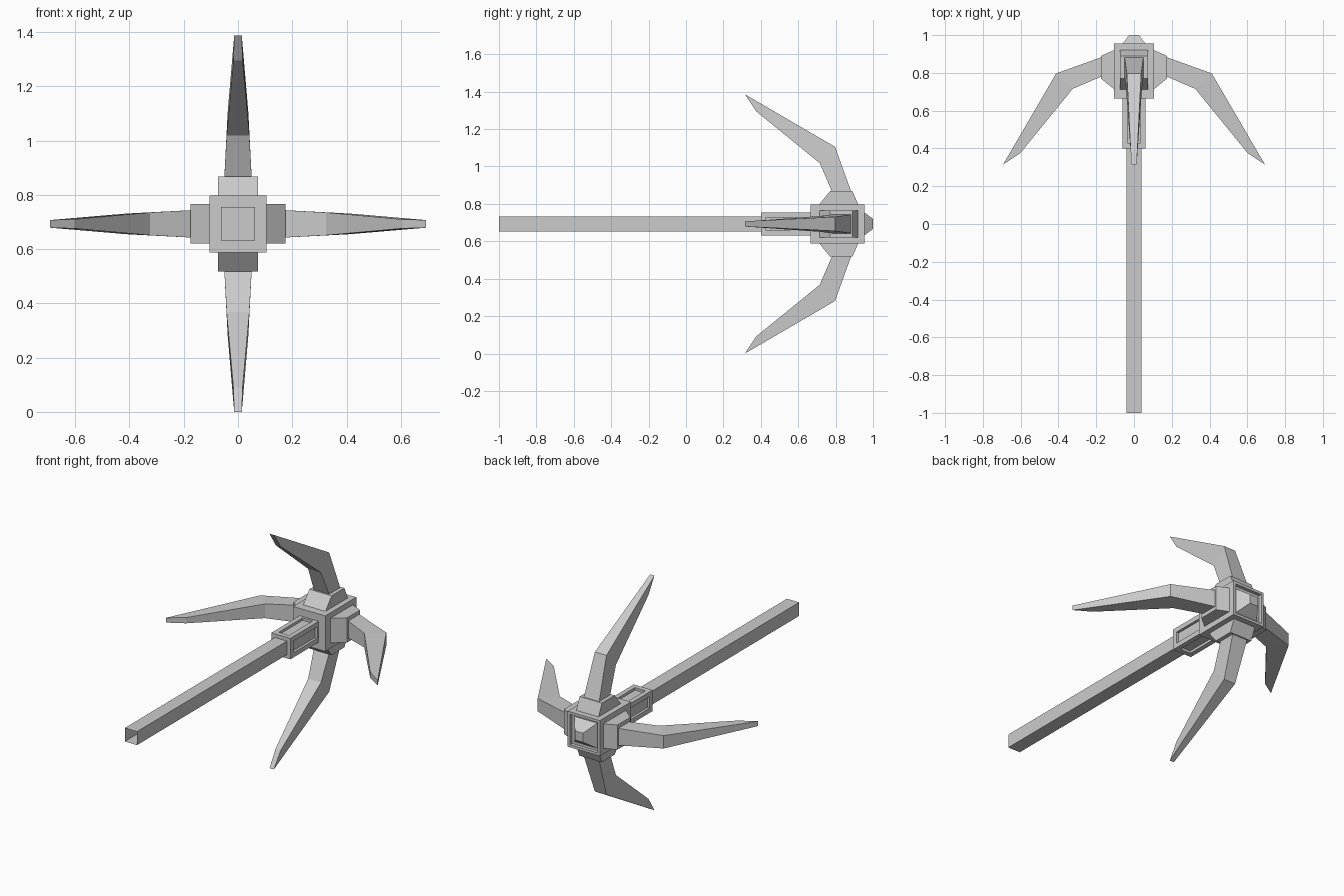
import bpy, bmesh
from math import pi
from mathutils import Matrix, Vector

if "Cube" in bpy.data.objects:
    bpy.data.objects.remove(bpy.data.objects["Cube"])

ZC = 0.693  # height of the long axis


def finish(name, bm, turn=0.0):
    """Spin a part about the long (y) axis, lift it and link it."""
    bm.transform(Matrix.Translation((0, 0, ZC)) @ Matrix.Rotation(turn, 4, 'Y'))
    me = bpy.data.meshes.new(name)
    bm.to_mesh(me)
    bm.free()
    ob = bpy.data.objects.new(name, me)
    bpy.context.collection.objects.link(ob)
    return ob


def loft(rings, cap_start=True):
    """Join quad rings into a closed body."""
    bm = bmesh.new()
    rows = [[bm.verts.new(p) for p in r] for r in rings]
    for a, b in zip(rows, rows[1:]):
        for i in range(4):
            j = (i + 1) % 4
            bm.faces.new((a[i], a[j], b[j], b[i]))
    bm.faces.new(rows[-1])
    if cap_start:
        bm.faces.new(rows[0][::-1])
    bmesh.ops.recalc_face_normals(bm, faces=bm.faces)
    return bm


def square(y, h):
    return [(-h, y, -h), (h, y, -h), (h, y, h), (-h, y, h)]


def rect(z, y0, y1, w):
    return [(-w, y0, z), (w, y0, z), (w, y1, z), (-w, y1, z)]


def recess(bm, test, inset, depth):
    """Sink an inset panel into each face whose normal passes the test."""
    bm.normal_update()
    for f in [f for f in bm.faces if test(f.normal)]:
        n = f.normal.copy()
        bmesh.ops.inset_region(bm, faces=[f], thickness=inset)
        new = bmesh.ops.extrude_discrete_faces(bm, faces=[f])['faces']
        bmesh.ops.translate(bm, verts=new[0].verts, vec=-n * depth)


# Handle, open at its near end
shaft = loft([square(-1, 0.04), square(0.42, 0.04)], cap_start=False)
finish("handle", shaft)

# Collar with a long slot on each side
collar = loft([square(0.4, 0.062), square(0.68, 0.062)])
recess(collar, lambda n: abs(n.y) < 0.5, 0.04, 0.015)
finish("collar", collar)

# Hub with a sunken end panel
hub = loft([square(0.665, 0.105), square(0.955, 0.105)])
recess(hub, lambda n: n.y > 0.5, 0.022, 0.02)
finish("hub", hub)

# Blunt pyramid on the end
finish("end_cap", loft([square(0.934, 0.075), square(1.0, 0.027)]))

# Four mounts and hooks around the hub
hook = [  # inner (y, r, half width), outer (y, r, half width)
    ((0.795, 0.14, 0.052), (0.895, 0.14, 0.052)),
    ((0.715, 0.325, 0.042), (0.797, 0.412, 0.038)),
    ((0.375, 0.602, 0.017), (0.315, 0.693, 0.014)),
]
for k in range(4):
    mount = loft([rect(0.095, 0.705, 0.925, 0.073), rect(0.175, 0.77, 0.89, 0.073)])
    finish(f"hook_mount_{k + 1}", mount, k * pi / 2)
    rings = [[(-a[2], a[0], a[1]), (a[2], a[0], a[1]),
              (b[2], b[0], b[1]), (-b[2], b[0], b[1])] for a, b in hook]
    finish(f"hook_{k + 1}", loft(rings), k * pi / 2)
